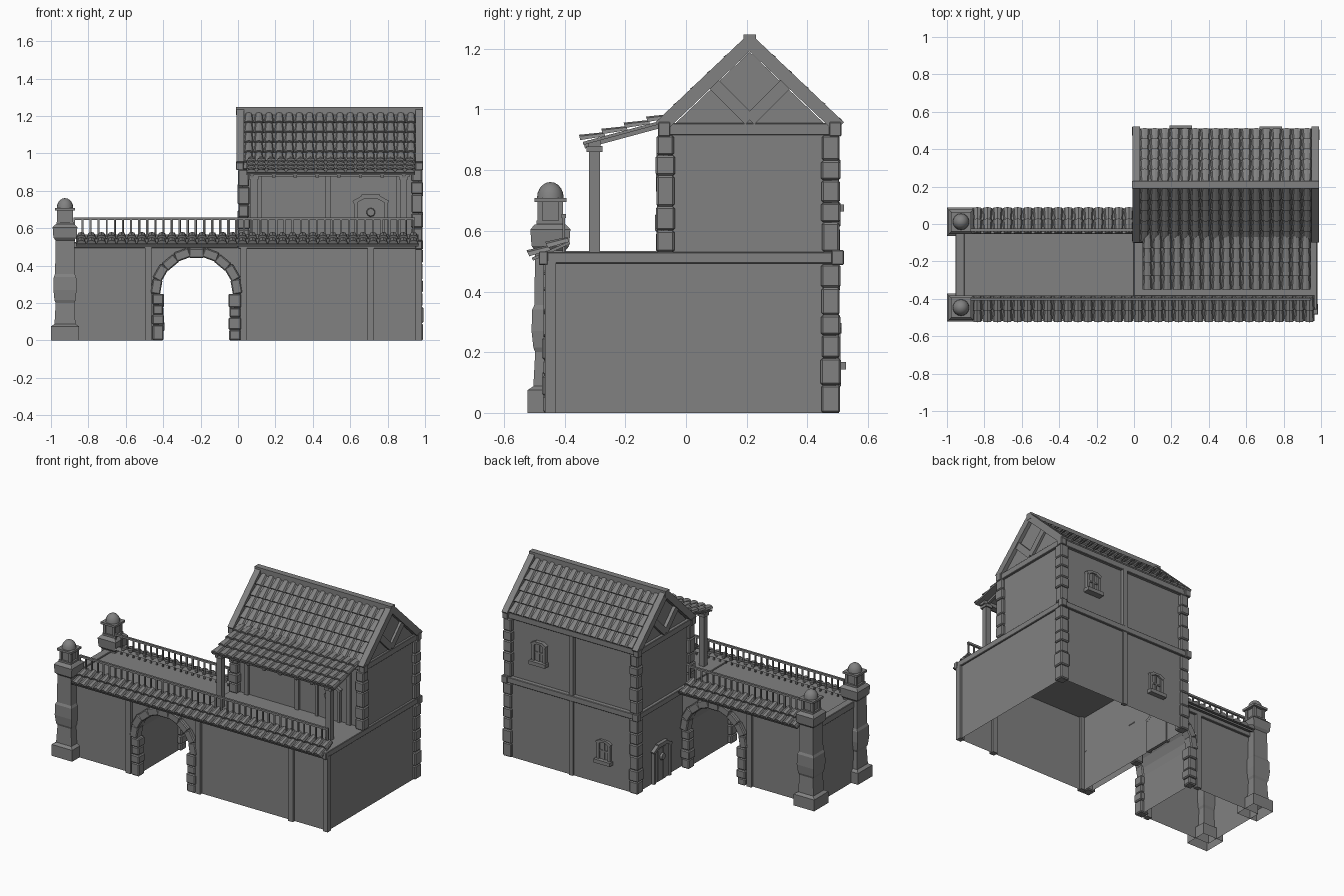
import bpy, bmesh, math, random
from mathutils import Matrix, Vector

if "Cube" in bpy.data.objects:
    bpy.data.objects.remove(bpy.data.objects["Cube"])

random.seed(4)
MID = -0.2175                      # mirror line of the gate wing in y
T = Matrix.Translation
GREY = bpy.data.materials.new("dark_grey")
GREY.diffuse_color = (.22, .22, .22, 1)
GREY.use_nodes = True
GREY.node_tree.nodes["Principled BSDF"].inputs["Base Color"].default_value = GREY.diffuse_color


def flip(y):
    return 2 * MID - y


def finish(bm, name, bevel=0.0, smooth=False):
    bmesh.ops.recalc_face_normals(bm, faces=bm.faces)
    me = bpy.data.meshes.new(name)
    bm.to_mesh(me)
    bm.free()
    me.materials.append(GREY)
    ob = bpy.data.objects.new(name, me)
    bpy.context.collection.objects.link(ob)
    if bevel:
        m = ob.modifiers.new("bevel", 'BEVEL')
        m.width, m.segments = bevel, 1
    if smooth:
        for p in me.polygons:
            p.use_smooth = True
    return ob


def block(bm, c, s, M=Matrix()):
    bmesh.ops.create_cube(bm, size=1, matrix=M @ T(c) @ Matrix.Diagonal((*s, 1)))


def span(bm, x, y, z, M=Matrix()):
    block(bm, [(a + b) / 2 for a, b in (x, y, z)], [b - a for a, b in (x, y, z)], M)


def beam(bm, p, q, w, h):
    # box from p to q lying in a y-z plane, w along x, h across
    p, q = Vector(p), Vector(q)
    d = q - p
    block(bm, (0, 0, 0), (w, d.length, h),
          T((p + q) / 2) @ Matrix.Rotation(math.atan2(d.z, d.y), 4, 'X'))


def shell(name, pts, axis, a, b):
    # profile extruded along x or y, left open at the ground
    bm = bmesh.new()
    to = (lambda u, v, t: (t, u, v)) if axis == 'x' else (lambda u, v, t: (u, t, v))
    f = bm.faces.new([bm.verts.new(to(u, v, a)) for u, v in pts])
    r = bmesh.ops.extrude_face_region(bm, geom=[f])
    vs = [g for g in r['geom'] if isinstance(g, bmesh.types.BMVert)]
    bmesh.ops.translate(bm, verts=vs, vec=to(0, 0, b - a))
    floor = [f for f in bm.faces if all(v.co.z < 1e-4 for v in f.verts)]
    bmesh.ops.delete(bm, geom=floor, context='FACES_ONLY')
    return finish(bm, name)


def tiles(name, x0, x1, n, top, bot, rows, high=.016):
    # rows of tapered barrel tiles on a thin sloping board
    bm = bmesh.new()
    top, bot = Vector((0, *top)), Vector((0, *bot))
    d = bot - top
    nrm = Vector((0, -d.z, d.y)).normalized()
    if nrm.z < 0:
        nrm = -nrm
    mid = Vector(((x0 + x1) / 2, 0, 0)) - nrm * .004
    beam(bm, top + mid, bot + mid, x1 - x0, .01)
    step = (x1 - x0) / n
    for r in range(rows):
        for i in range(n):
            xc = x0 + (i + .5) * step
            rings = []
            for t, w, h, lift in ((r / rows, .36, high * .75, 0), ((r + 1.08) / rows, .5, high, .009)):
                o = top + d * t + nrm * lift
                rings.append([bm.verts.new(o + Vector((xc + w * step * math.cos(a), 0, 0)) + nrm * h * math.sin(a))
                              for a in [k * math.pi / 4 for k in range(5)]])
            A, B = rings
            for k in range(4):
                bm.faces.new((A[k], A[k + 1], B[k + 1], B[k]))
            bm.faces.new((B[0], B[4], A[4], A[0]))
            bm.faces.new(B)
            bm.faces.new(A[::-1])
    return finish(bm, name)


def stones(bm, x, y, z0, z1, n, sx=.06, sy=.06):
    # stack of uneven corner stones
    hs = [random.uniform(.75, 1.3) for _ in range(n)]
    z = z0
    for i, h in enumerate(hs):
        h *= (z1 - z0) / sum(hs)
        g = .006 * (i % 2) + random.uniform(-.006, .003)
        block(bm, (x, y, z + h / 2), (sx + g, sy + g, h - .001))
        z += h


def opening(name, M, w, h, door):
    # door or window facing local -y, sitting on local z = 0
    bm = bmesh.new()
    for s in (-1, 1):
        span(bm, sorted((s * w / 2, s * (w / 2 - .018))), (-.018, .01), (0, h * .85), M)
        block(bm, (0, 0, 0), (w * .36, .032, .02),
              M @ T((s * w * .36, -.005, h * .89)) @ Matrix.Rotation(s * .5, 4, 'Y'))
    span(bm, (-w * .27, w * .27), (-.021, .01), (h * .9, h), M)
    span(bm, (-w * .45, w * .45), (-.008, .01), (0, h * .9), M)
    if door:
        for x in (-.03, .0, .03):
            span(bm, (x - .013, x + .013), (-.011, 0), (0, h * .85), M)
        bmesh.ops.create_cone(bm, cap_ends=True, segments=10, radius1=.026, radius2=.02, depth=.02,
                              matrix=M @ T((0, -.014, h * .62)) @ Matrix.Rotation(math.pi / 2, 4, 'X'))
    else:
        span(bm, (-w * .6, w * .6), (-.036, .01), (-.012, .012), M)
        span(bm, (-.005, .005), (-.014, 0), (0, h * .9), M)
        span(bm, (-w * .4, w * .4), (-.014, 0), (h * .45, h * .52), M)
    return finish(bm, name)


# Masonry shells: gate wing with vaulted passage, ground floor, gabled upper floor
AX, AZ, AR = -.222, .25, .20
arch = [(AX + AR * math.cos(a), AZ + AR * math.sin(a)) for a in [k * math.pi / 12 for k in range(13)]]
shell("gate_wing_wall", [(-.95, 0), (-.95, .51), (.02, .51), (.02, 0), (AX + AR, 0)] + arch + [(AX - AR, 0)],
      'y', -.445, flip(-.445))
shell("ground_floor_wall", [(-.445, 0), (.495, 0), (.495, .51), (-.445, .51)], 'x', .021, .97)
shell("upper_floor_wall", [(-.06, .51), (.48, .51), (.48, .93), (.21, 1.19), (-.06, .93)], 'x', .021, .965)

# Floor slabs and string courses with corner blocks
bm = bmesh.new()
span(bm, (-.95, .0), (-.46, flip(-.46)), (.495, .525))
span(bm, (-.955, -.905), (-.4, flip(-.4)), (.49, .533))
span(bm, (0, .98), (-.465, .51), (.492, .53))
span(bm, (0, .98), (-.08, .5), (.915, .955))
for x in (.01, .97):
    for y in (-.072, .492):
        block(bm, (x, y, .935), (.04, .04, .048))
    block(bm, (x, .5, .512), (.04, .04, .048))
block(bm, (.967, -.47, .51), (.035, .03, .045))
finish(bm, "floor_bands", .003)

# Wall timbers
bm = bmesh.new()
for x in (-.48, .03, .71, .965):
    block(bm, (x, -.447, .25), (.035, .036, .5))
block(bm, (-.48, flip(-.447), .25), (.035, .03, .5))
for z in ((0, .5), (.53, .92)):
    span(bm, (.475, .505), (.48, .505), z)
for x in (.11, .48, .86):
    span(bm, (x - .015, x + .015), (-.075, -.05), (.53, .92))
finish(bm, "wall_posts")

# Gable timbers and ridge
bm = bmesh.new()
for x in (.012, .968):
    for s in (-1, 1):
        beam(bm, (x, .21 + s * .295, .942), (x, .21, 1.222), .04, .044)
        beam(bm, (x, .21, .965), (x, .21 + s * .125, 1.09), .025, .042)
span(bm, (-.012, .99), (.19, .23), (1.205, 1.247))
finish(bm, "roof_timbers")

# Quoins and arch stones
bm = bmesh.new()
for x in (.03, .957):
    stones(bm, x, .477, 0, .49, 6)
    for y in (-.068, .477):
        stones(bm, x, y, .53, .915, 5)
for y in (-.44, flip(-.44)):
    for s in (-1, 1):
        stones(bm, AX + s * .205, y, 0, AZ, 4, .058, .06)
    for k in range(9):
        a = (k + .5) * math.pi / 9
        block(bm, (.217 + .004 * (k % 2), 0, 0), (.052, .06, .08 + .004 * (k % 2)),
              T((AX, y, AZ)) @ Matrix.Rotation(-a, 4, 'Y'))
finish(bm, "corner_and_arch_stones", .006)

# Roofs
tiles("main_roof_front", .03, .952, 17, (.2, 1.212), (-.075, .95), 5)
tiles("main_roof_back", .03, .952, 17, (.22, 1.212), (.492, .953), 5)
tiles("porch_roof", .045, .945, 17, (-.045, .972), (-.34, .892), 4, .018)
tiles("front_eave_tiles", -.865, .965, 34, (-.385, .565), (-.508, .51), 2, .022)
tiles("back_eave_tiles", -.865, .0, 16, (flip(-.385), .565), (flip(-.508), .51), 2, .022)

# Porch frame
bm = bmesh.new()
for x in (.085, .885):
    span(bm, (x - .018, x + .018), (-.32, -.284), (.53, .88))
    block(bm, (x, -.302, .87), (.05, .052, .02))
span(bm, (.06, .92), (-.322, -.282), (.876, .9))
for i in range(8):
    x = .075 + i * .116
    beam(bm, (x, -.335, .88), (x, -.05, .957), .018, .018)
finish(bm, "porch_frame")

# Railings
bm = bmesh.new()
for y, x1 in ((-.403, .945), (flip(-.403), .0)):
    span(bm, (-.88, x1), (y - .007, y + .007), (.643, .656))
    n = round((x1 + .88) / .043)
    for i in range(n + 1):
        block(bm, (-.875 + i * (x1 + .87) / n, y, .588), (.009, .009, .116))
finish(bm, "railings")

# Corner pillars with lanterns and domes
prof = [(0, .075), (.075, .075), (.088, .056), (.2, .05), (.215, .056), (.27, .062), (.34, .06),
        (.355, .053), (.535, .05), (.55, .062), (.605, .066), (.62, .052), (.625, .034), (.695, .034)]
for side, y in (("front", -.447), ("back", flip(-.447))):
    bm = bmesh.new()
    prev = None
    for z, h in prof:
        ring = [bm.verts.new((-.925 + a * h, y + b * h, z)) for a, b in ((-1, -1), (1, -1), (1, 1), (-1, 1))]
        if prev:
            for k in range(4):
                bm.faces.new((prev[k], prev[(k + 1) % 4], ring[(k + 1) % 4], ring[k]))
        prev = ring
    bm.faces.new(prev)
    for a in (-1, 1):
        for b in (-1, 1):
            block(bm, (-.925 + a * .034, y + b * .034, .66), (.016, .016, .075))
    block(bm, (-.925, y, .628), (.092, .092, .012))
    block(bm, (-.925, y, .702), (.106, .106, .014))
    finish(bm, side + "_pillar")
    bm = bmesh.new()
    bmesh.ops.create_uvsphere(bm, u_segments=16, v_segments=10, radius=.044,
                              matrix=T((-.925, y, .709)) @ Matrix.Diagonal((1, 1, 1.18, 1)))
    bmesh.ops.delete(bm, geom=[v for v in bm.verts if v.co.z < .705], context='VERTS')
    finish(bm, side + "_dome", smooth=True)

# Doors and windows
R = lambda a: Matrix.Rotation(a, 4, 'Z')
opening("terrace_door", T((.71, -.062, .53)), .18, .25, True)
opening("side_door", T((.019, .24, 0)) @ R(-math.pi / 2), .18, .25, True)
opening("upper_window", T((.73, .485, .675)) @ R(math.pi), .1, .14, False)
opening("lower_window", T((.25, .491, .155)) @ R(math.pi), .1, .14, False)
